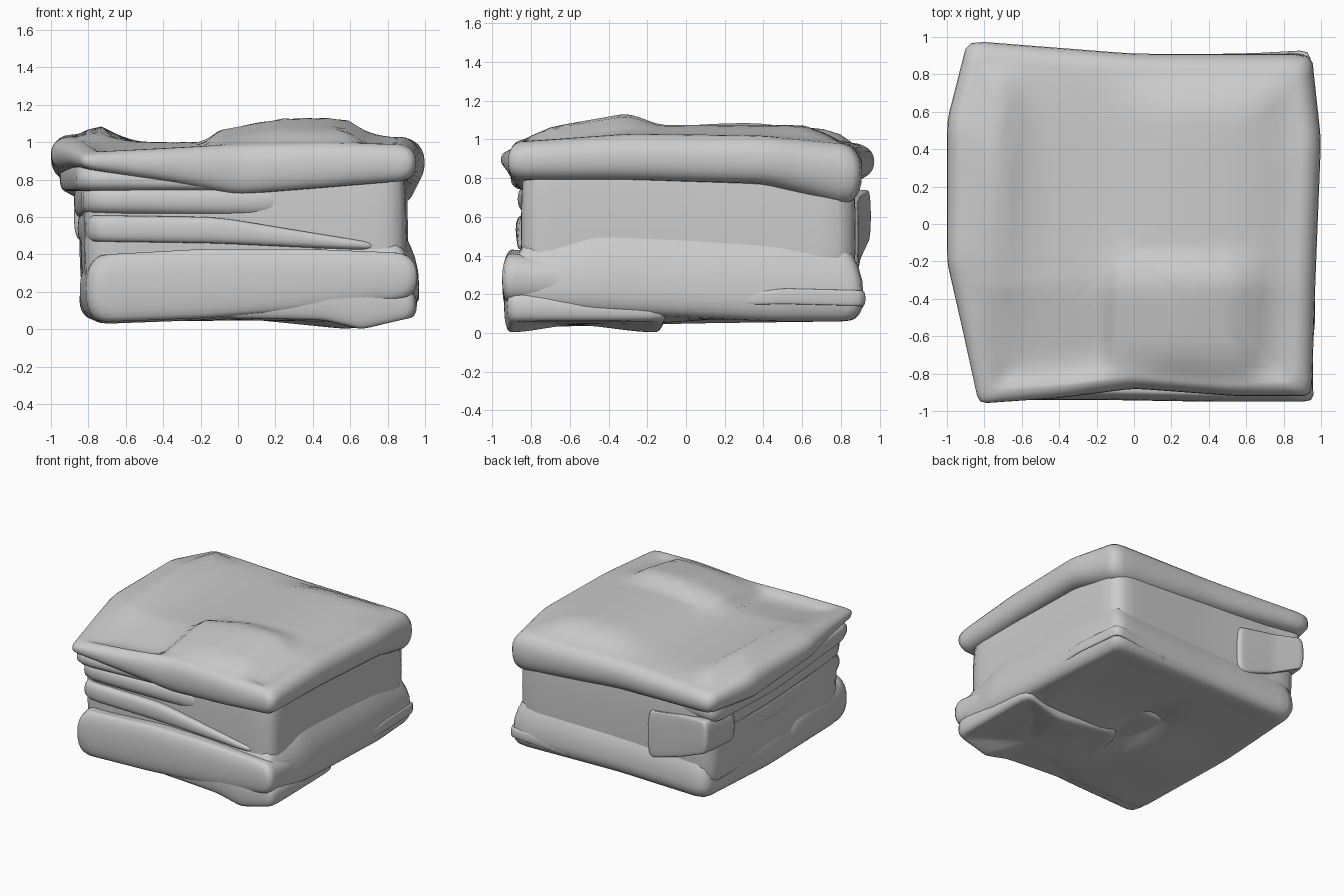
import bpy, bmesh, math


def smooth(a, b, v):
    t = max(0.0, min(1.0, (v - a) / (b - a)))
    return t * t * (3 - 2 * t)


def cloth_layer(name, outline, r=0.09, top=None, bottom=None, soft=2, mid=0.5, power=0.8):
    """Pillow-edged sheet. Outline points are (x, y, z_low, z_high).
    mid: height of the widest line; power: how pointed the upper edge is."""
    n = 10
    ring = []
    for i, p in enumerate(outline):
        q = outline[(i + 1) % len(outline)]
        ring += [[a + (b - a) * k / n for a, b in zip(p, q)] for k in range(n)]
    m = len(ring)
    for _ in range(soft):
        ring = [[(ring[i - 1][k] + 2 * ring[i][k] + ring[(i + 1) % m][k]) / 4
                 for k in range(4)] for i in range(m)]
    cx, cy, clo, chi = [sum(p[k] for p in ring) / m for k in range(4)]
    caps = [r + (1 - r) * t for t in (0.06, 0.12, 0.2, 0.3, 0.42, 0.55, 0.68, 0.8, 0.9)]
    edge = [math.radians(a) for a in range(-90, 91, 15)]
    steps = [(u, -1) for u in reversed(caps)] + [(None, a) for a in edge] + [(u, 1) for u in caps]
    bm = bmesh.new()

    def cap_z(x, y, lo, hi, u, side):
        fn = top if side > 0 else bottom
        z, c = (hi, chi) if side > 0 else (lo, clo)
        if fn:
            return z + (fn(x, y) - z) * smooth(r - 0.08, r + 0.22, u)
        return z + (c - z) * smooth(r, 1, u)

    rows = []
    for u, a in steps:
        row = []
        for x, y, lo, hi in ring:
            if u is None:
                f = r * (1 - max(0.0, math.cos(a)) ** (power if a > 0 else 0.8))
                s = math.sin(a)
                half = (hi - lo) * ((1 - mid) if s > 0 else mid)
                z = lo + (hi - lo) * mid + half * math.copysign(abs(s) ** 0.9, s)
                px, py = x + (cx - x) * f, y + (cy - y) * f
            else:
                px, py = x + (cx - x) * u, y + (cy - y) * u
                z = cap_z(px, py, lo, hi, u, a)
            row.append(bm.verts.new((px, py, z)))
        rows.append(row)
    for a, b in zip(rows, rows[1:]):
        for i in range(m):
            j = (i + 1) % m
            bm.faces.new((a[i], a[j], b[j], b[i]))
    for row, side in ((rows[0], -1), (rows[-1], 1)):
        c = bm.verts.new((cx, cy, cap_z(cx, cy, clo, chi, 1, side)))
        for i in range(m):
            bm.faces.new((row[i], row[(i + 1) % m], c))
    bmesh.ops.recalc_face_normals(bm, faces=bm.faces)
    for f in bm.faces:
        f.smooth = True
    me = bpy.data.meshes.new(name)
    bm.to_mesh(me)
    bm.free()
    ob = bpy.data.objects.new(name, me)
    bpy.context.collection.objects.link(ob)
    return ob


def top_height(x, y):
    # sagging middle, ridge on the left, raised padded patch at front right
    z = 1.0 - 0.1 * max(0.0, min(1.0, (-0.33 - y) / 0.57))
    z += 0.09 * math.exp(-((x + 0.76) / 0.13) ** 2) * smooth(-0.9, 0.3, y)
    z += 0.075 * smooth(-0.25, 0.3, x) * smooth(1.05, 0.5, x) * smooth(1.2, 0.6, y)
    patch = smooth(-0.2, -0.08, x) * smooth(0.72, 0.55, x) * smooth(-0.1, -0.32, y)
    return z + 0.055 * patch


def base_height(x, y):
    # underside: low at the front, with a pinched crease in the middle
    return 0.045 + 0.03 * smooth(-0.3, 0.3, y) + 0.07 * math.exp(-(x / 0.12) ** 2 - (y / 0.35) ** 2)


# Top folded sheet
cloth_layer("top_layer", [
    (-0.83, -0.96, 0.85, 0.95), (-0.4, -0.93, 0.79, 0.97), (0.0, -0.88, 0.72, 0.99),
    (0.55, -0.92, 0.76, 1.0), (0.95, -0.92, 0.79, 0.99), (0.97, -0.3, 0.79, 1.03),
    (1.0, 0.45, 0.77, 1.02), (0.95, 0.91, 0.66, 0.98), (0.0, 0.91, 0.75, 0.99),
    (-0.89, 0.98, 0.8, 0.98), (-1.0, 0.55, 0.8, 1.04), (-1.0, -0.2, 0.85, 1.03),
    (-0.92, -0.55, 0.86, 1.0)], r=0.1, top=top_height, soft=1, power=1.1)

# Middle block between the sheets
cloth_layer("middle_block", [
    (-0.82, -0.83, 0.2, 0.86), (0.0, -0.82, 0.2, 0.86), (0.9, -0.86, 0.2, 0.86),
    (0.9, 0.0, 0.2, 0.86), (0.91, 0.88, 0.2, 0.86), (0.0, 0.86, 0.2, 0.86),
    (-0.85, 0.88, 0.2, 0.86), (-0.84, 0.0, 0.2, 0.86)], r=0.03)

# Thin folds that open toward the front left
cloth_layer("upper_left_fold", [
    (-0.86, -0.92, 0.74, 0.87), (0.0, -0.85, 0.74, 0.81), (0.2, 0.0, 0.74, 0.8),
    (-0.5, 0.86, 0.72, 0.82), (-0.88, 0.9, 0.7, 0.86), (-0.96, 0.2, 0.74, 0.88)], r=0.08)
cloth_layer("middle_left_fold", [
    (-0.83, -0.88, 0.62, 0.77), (0.3, -0.83, 0.6, 0.76), (0.3, 0.0, 0.62, 0.74),
    (-0.5, 0.8, 0.6, 0.72), (-0.85, 0.86, 0.58, 0.74), (-0.88, 0.1, 0.6, 0.77)], r=0.08)
cloth_layer("lower_left_fold", [
    (-0.81, -0.88, 0.47, 0.61), (-0.1, -0.88, 0.46, 0.6), (0.78, -0.87, 0.42, 0.46),
    (0.6, 0.0, 0.42, 0.5), (-0.5, 0.8, 0.45, 0.6), (-0.83, 0.86, 0.45, 0.62),
    (-0.86, 0.1, 0.46, 0.62)], r=0.05)

# Loose flap on the back left, flaring out toward the corner
cloth_layer("back_flap", [
    (-0.27, 0.7, 0.29, 0.67), (-0.27, 0.89, 0.29, 0.67), (-0.6, 0.91, 0.38, 0.71),
    (-0.85, 0.96, 0.48, 0.74), (-0.88, 0.6, 0.48, 0.72)], r=0.12, soft=1)

# Bottom sheet, whose walls sweep up into the middle block at the right and back
cloth_layer("bottom_layer", [
    (-0.8, -0.88, 0.03, 0.41), (-0.2, -0.9, 0.05, 0.42), (0.4, -0.92, 0.08, 0.43),
    (0.93, -0.92, 0.12, 0.46), (0.97, -0.5, 0.1, 0.52), (0.96, 0.5, 0.06, 0.5),
    (0.93, 0.92, 0.06, 0.48), (0.0, 0.9, 0.07, 0.45), (-0.81, 0.91, 0.06, 0.44),
    (-0.85, 0.1, 0.05, 0.42)], r=0.1, bottom=base_height, soft=1, mid=0.3, power=2.2)

# Rolled front edge of the bottom sheet
cloth_layer("bottom_front_fold", [
    (-0.81, -0.94, 0.04, 0.4), (-0.2, -0.94, 0.06, 0.43), (0.4, -0.95, 0.1, 0.43),
    (0.96, -0.95, 0.16, 0.41), (0.95, -0.6, 0.16, 0.38), (0.6, 0.2, 0.12, 0.38),
    (-0.6, 0.3, 0.08, 0.38), (-0.85, -0.2, 0.05, 0.38)], r=0.11, soft=1, power=1.1)

# Extra fold under the front right corner
cloth_layer("front_right_underfold", [
    (-0.15, -0.9, 0.06, 0.12), (0.45, -0.94, 0.05, 0.3), (0.68, -0.94, 0.0, 0.27),
    (0.96, -0.92, 0.06, 0.21), (0.94, -0.1, 0.06, 0.14), (0.6, -0.12, 0.0, 0.15),
    (0.05, -0.1, 0.05, 0.12)], r=0.1)

# Thin sheet edge low at the back right
cloth_layer("back_right_edge", [
    (0.4, 0.1, 0.07, 0.16), (0.95, 0.1, 0.14, 0.18), (0.97, 0.5, 0.15, 0.23),
    (0.94, 0.93, 0.14, 0.22), (0.4, 0.9, 0.1, 0.2)], r=0.04, soft=1)
